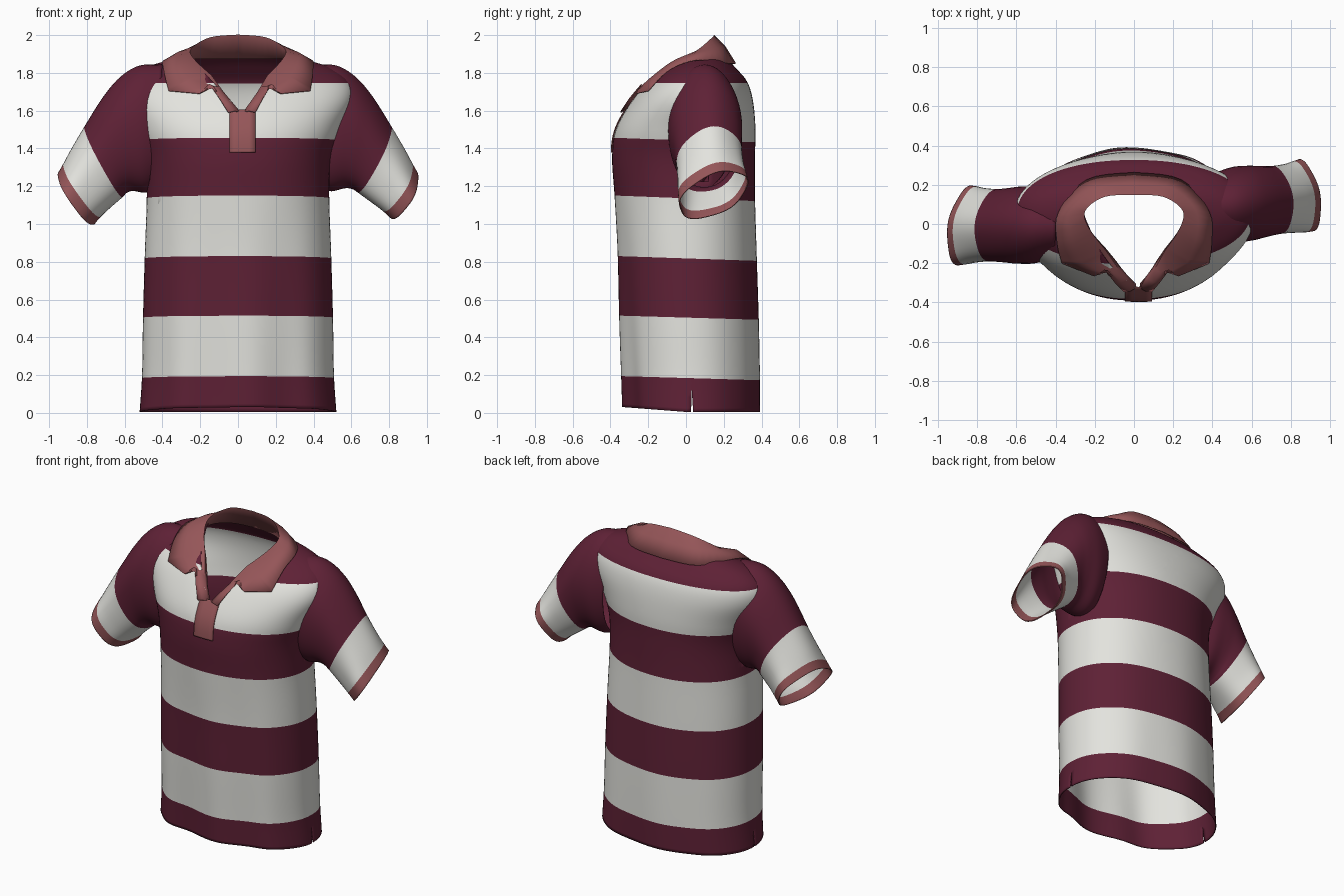
import bpy, bmesh, math
from mathutils import Vector

if "Cube" in bpy.data.objects:
    bpy.data.objects.remove(bpy.data.objects["Cube"])


def material(name, rgb):
    m = bpy.data.materials.new(name)
    m.diffuse_color = (*rgb, 1)
    m.use_nodes = True
    m.node_tree.nodes["Principled BSDF"].inputs["Base Color"].default_value = m.diffuse_color
    return m


MATS = [material("burgundy", (0.112, 0.015, 0.036)),
        material("off_white", (0.77, 0.77, 0.73)),
        material("dusty_pink", (0.30, 0.092, 0.098))]
BURGUNDY, WHITE, PINK = 0, 1, 2


def smooth_rows(rows, steps):
    """Catmull-Rom interpolation through rows of numbers."""
    out = []
    for i in range(len(rows) - 1):
        a, b, c, d = (rows[max(i - 1, 0)], rows[i], rows[i + 1], rows[min(i + 2, len(rows) - 1)])
        for s in range(steps):
            t = s / steps
            out.append([0.5 * (2 * q + (r - p) * t + (2 * p - 5 * q + 4 * r - w) * t * t
                               + (3 * q - p - 3 * r + w) * t ** 3)
                        for p, q, r, w in zip(a, b, c, d)])
    return out + [list(rows[-1])]


def loft(rows, closed, mat=lambda i: PINK):
    """Skin rows of points with quads; mat gives the colour of each band."""
    bm = bmesh.new()
    grid = [[bm.verts.new(p) for p in row] for row in rows]
    n = len(grid[0])
    for i in range(len(grid) - 1):
        for j in range(n if closed else n - 1):
            k = (j + 1) % n
            f = bm.faces.new((grid[i][j], grid[i][k], grid[i + 1][k], grid[i + 1][j]))
            f.material_index = mat(i)
    return bm


def finish(bm, name, thick=0.006, angle=50):
    bmesh.ops.recalc_face_normals(bm, faces=bm.faces[:])
    me = bpy.data.meshes.new(name)
    bm.to_mesh(me)
    bm.free()
    for m in MATS:
        me.materials.append(m)
    ob = bpy.data.objects.new(name, me)
    bpy.context.collection.objects.link(ob)
    mod = ob.modifiers.new("cloth_thickness", 'SOLIDIFY')
    mod.thickness = thick
    mod.offset = 0
    bpy.ops.object.select_all(action='DESELECT')
    bpy.context.view_layer.objects.active = ob
    ob.select_set(True)
    bpy.ops.object.shade_smooth_by_angle(angle=math.radians(angle))
    return ob


# Torso: height, half width, front y, back y
PROFILE = smooth_rows([
    (0.005, .518, -.32, .385), (.2, .505, -.328, .385), (.5, .50, -.342, .38),
    (.85, .49, -.355, .37), (1.15, .48, -.375, .362), (1.35, .49, -.388, .362),
    (1.5, .54, -.368, .365), (1.65, .605, -.285, .352), (1.75, .59, -.20, .322),
    (1.82, .50, -.10, .265), (1.86, .38, -.03, .225), (1.885, .27, 0, .19)], 6)
POW = 2 / 2.15

rows = []
for z, hw, yf, yb in PROFILE:
    ring = []
    for j in range(96):
        a = math.tau * j / 96
        c, s = math.cos(a), math.sin(a)
        # Soft vertical folds, strongest at the front hem
        amp = (.05 if s < 0 else .015) * max(0, 1 - z / 1.2)
        fold = 1 + amp * math.sin(8 * a + 0.6) * abs(s)
        x = hw * math.copysign(abs(c) ** POW, c)
        y = (yf + yb) / 2 + (yb - yf) / 2 * math.copysign(abs(s) ** POW, s) * fold
        lift = 0.08 * max(0, -y) * max(0, 1 - z / .2)
        ring.append((x, y, z + lift))
    rows.append(ring)
bm = loft(rows, True)

# Stripes (height, drop towards the back) and neck opening are cut into the cloth
STRIPES = [(.195, .03), (.515, .03), (.83, .035), (1.15, .04), (1.455, .03), (1.745, 0)]
cuts = [((0, -.35, z), (0, k, 1)) for z, k in STRIPES + [(.12, 0)]]
cuts += [((.02, 0, 1.585), (s, 0, -.92)) for s in (1, -1)]
for co, no in cuts:
    bmesh.ops.bisect_plane(bm, geom=bm.verts[:] + bm.edges[:] + bm.faces[:],
                           plane_co=co, plane_no=no, dist=1e-5)
gone = []
for f in bm.faces:
    c = f.calc_center_median()
    f.material_index = sum(c.z + k * (c.y + .35) > z for z, k in STRIPES) % 2
    neck = c.y < .06 and abs(c.x - .02) < .92 * (c.z - 1.585)
    yc = .095 if c.x > 0 else -.01
    armhole = abs(c.x) > .46 and 1.24 < c.z < 1.74 and abs(c.y - yc) < .10
    if neck or armhole:
        gone.append(f)
bmesh.ops.delete(bm, geom=gone, context='FACES')

# Side slits at the hem
side_y = lambda v: abs(v.co.y - .03) < .012 and abs(v.co.x) > .4 and v.co.z < .125
slit = [e for e in bm.edges if all(side_y(v) for v in e.verts)]
bmesh.ops.split_edges(bm, edges=slit)
for v in bm.verts:
    if side_y(v) and v.link_faces:
        mid = sum(f.calc_center_median().y for f in v.link_faces) / len(v.link_faces)
        v.co.y += math.copysign(.006, mid - v.co.y) * max(0, 1 - v.co.z / .12)
finish(bm, "torso")

# Sleeves: top x z, bottom x z, half depth
SLEEVE = [(.40, 1.84, .44, 1.19, .17), (.52, 1.835, .495, 1.175, .19),
          (.62, 1.775, .565, 1.19, .188), (.71, 1.67, .605, 1.185, .178),
          (.81, 1.51, .63, 1.17, .17), (.88, 1.39, .70, 1.12, .172),
          (.92, 1.315, .755, 1.08, .178), (.948, 1.265, .795, 1.045, .18)]
STEPS = 5
for side, name, yc, lean, drop in ((1, "right_sleeve", .09, .055, 0),
                                   (-1, "left_sleeve", -.005, -.005, .05)):
    rows = []
    stations = smooth_rows(SLEEVE, STEPS)
    for i, (tx, tz, bx, bz, hd) in enumerate(stations):
        t = i / (len(stations) - 1)
        if side < 0:
            hd += .02 * t
        ring = []
        for j in range(48):
            a = math.tau * j / 48
            r = 1 + .03 * t * math.sin(5 * a + 1)
            u, s = math.cos(a) * r, math.sin(a) * r
            low = drop * t * (1 - u) / 2
            x = (tx + bx) / 2 + (tx - bx) / 2 * u - .03 * t * s - .6 * low
            y = yc + lean * t + hd * s
            z = (tz + bz) / 2 + (tz - bz) / 2 * u + .06 * t * s * (1 if side > 0 else .3) - low
            ring.append((side * x, y, z))
        rows.append(ring)
    finish(loft(rows, True, lambda i: PINK if i >= 6 * STEPS else
                WHITE if i >= 4 * STEPS else BURGUNDY), name)

# Folded collar: neck seam, fold line and outer edge for one half
back = smooth_rows([
    (0, .19, 1.875, 0, .15, 2.0, 0, .262, 1.85),
    (.17, .16, 1.875, .15, .14, 1.985, .24, .225, 1.85),
    (.26, .06, 1.87, .25, .07, 1.925, .385, .06, 1.868),
    (.23, -.03, 1.83, .235, -.02, 1.87, .395, -.09, 1.815),
    (.15, -.13, 1.76, .15, -.14, 1.785, .375, -.20, 1.705)], 5)
front = [(.105, -.19, 1.70, .11, -.205, 1.725, .215, -.265, 1.69),
         (.085, -.22, 1.68, .09, -.235, 1.695, .165, -.235, 1.74),
         (.05, -.265, 1.635, .055, -.28, 1.65, .115, -.298, 1.665),
         (.012, -.305, 1.59, .012, -.327, 1.595, .072, -.345, 1.59)]


def collar_row(vals, side):
    seam, fold, outer = (Vector(vals[k:k + 3]) for k in (0, 3, 6))
    puff = .11 * (outer - fold).length
    mid = (fold + outer) / 2 + Vector((0, -puff if fold.y < .05 else 0, puff * .7))
    # The neckline closes slightly right of centre
    shift = max(0, min(1, (1.9 - fold.z) / .3)) * .02
    return [(side * p.x + shift, p.y, p.z) for p in (seam, fold, mid, outer)]


half = back + front
rows = [collar_row(v, -1) for v in reversed(half)] + [collar_row(v, 1) for v in half[1:]]
finish(loft(rows, False), "collar")

# Button placket below the neckline, following the chest
rows = [[(x, yf - .008 + .03 * abs(x - .025), z) for x in (-.045, -.01, .025, .06, .092)]
        for z, hw, yf, yb in smooth_rows(PROFILE, 3) if 1.375 < z < 1.605]
finish(loft(rows, False), "placket")
